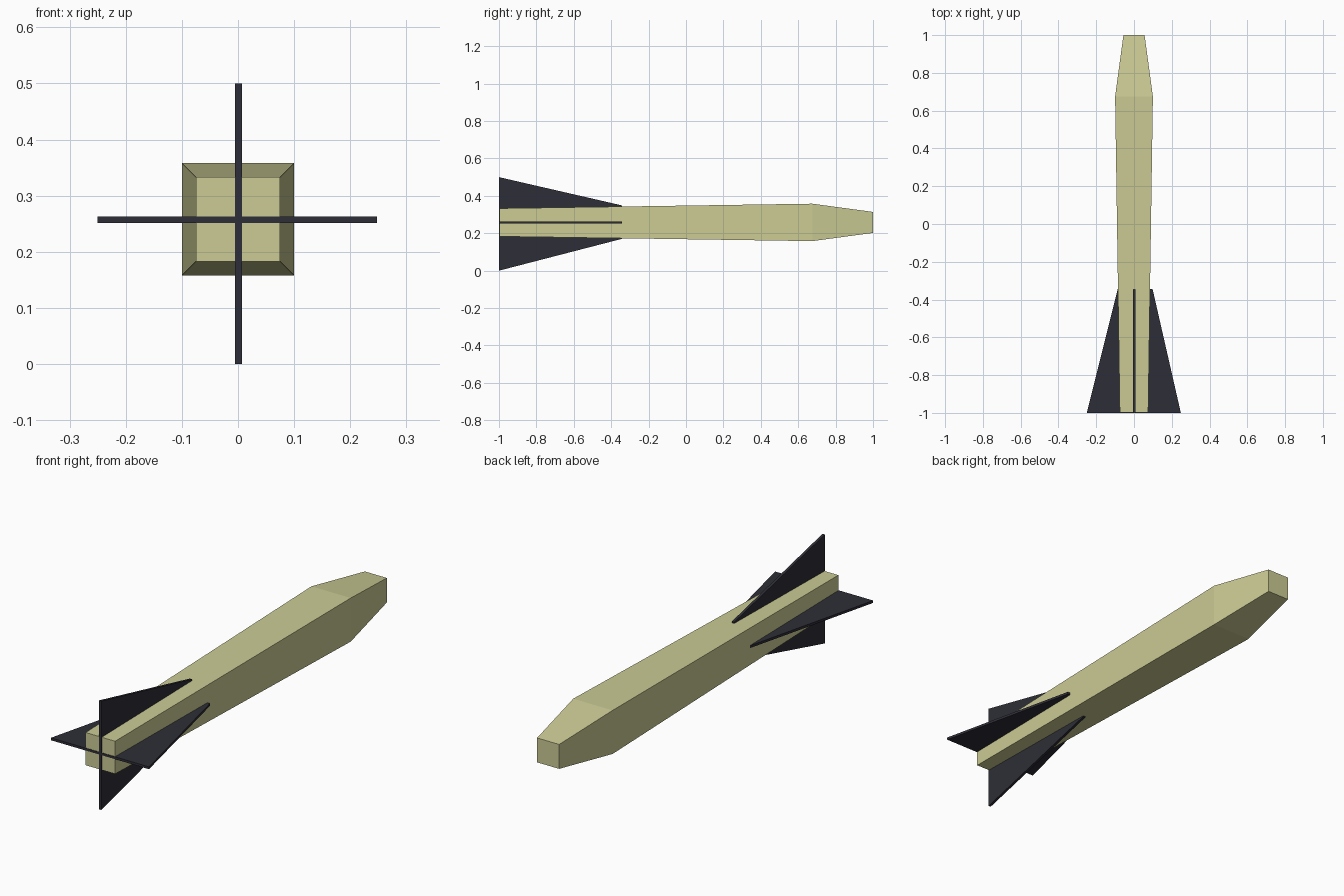
import bpy, bmesh
from mathutils import Vector

if "Cube" in bpy.data.objects:
    bpy.data.objects.remove(bpy.data.objects["Cube"])

CZ = 0.258  # height of the body axis


def material(name, rgb):
    m = bpy.data.materials.new(name)
    m.diffuse_color = (*rgb, 1.0)
    m.use_nodes = True
    m.node_tree.nodes["Principled BSDF"].inputs["Base Color"].default_value = m.diffuse_color
    return m


def add_object(name, bm, mat):
    bmesh.ops.recalc_face_normals(bm, faces=bm.faces)
    me = bpy.data.meshes.new(name)
    bm.to_mesh(me)
    bm.free()
    me.materials.append(mat)
    ob = bpy.data.objects.new(name, me)
    bpy.context.collection.objects.link(ob)
    return ob


def fin(name, outline, to_point, axis, thickness, mat):
    """Extrude a flat outline into a thin plate along the given axis."""
    bm = bmesh.new()
    offset = Vector(axis) * thickness
    face = bm.faces.new([bm.verts.new(to_point(a, y) - offset / 2) for a, y in outline])
    ext = bmesh.ops.extrude_face_region(bm, geom=[face])
    moved = [g for g in ext["geom"] if isinstance(g, bmesh.types.BMVert)]
    bmesh.ops.translate(bm, verts=moved, vec=offset)
    return add_object(name, bm, mat)


olive = material("pale_olive", (0.60, 0.60, 0.30))
dark = material("dark_slate", (0.027, 0.027, 0.038))

# Body: square sections widening forward, then a blunt tapered nose
bm = bmesh.new()
rings = []
for y, h in [(-0.998, 0.075), (0.675, 0.1), (1.0, 0.056)]:
    rings.append([bm.verts.new((sx * h, y, CZ + sz * h))
                  for sx, sz in [(-1, -1), (1, -1), (1, 1), (-1, 1)]])
for a, b in zip(rings, rings[1:]):
    for i in range(4):
        j = (i + 1) % 4
        bm.faces.new([a[i], a[j], b[j], b[i]])
bm.faces.new(rings[0])
bm.faces.new(rings[-1])
add_object("body", bm, olive)

# Fins: two crossed tapered plates passing through the tail
fin("horizontal_fins",
    [(-0.25, -1), (0.248, -1), (0.098, -0.343), (-0.086, -0.343)],
    lambda a, y: Vector((a, y, 0.257)), (0, 0, 1), 0.011, dark)
fin("vertical_fins",
    [(0.0, -1), (0.5, -1), (0.349, -0.343), (0.17, -0.343)],
    lambda a, y: Vector((0.001, y, a)), (1, 0, 0), 0.012, dark)
